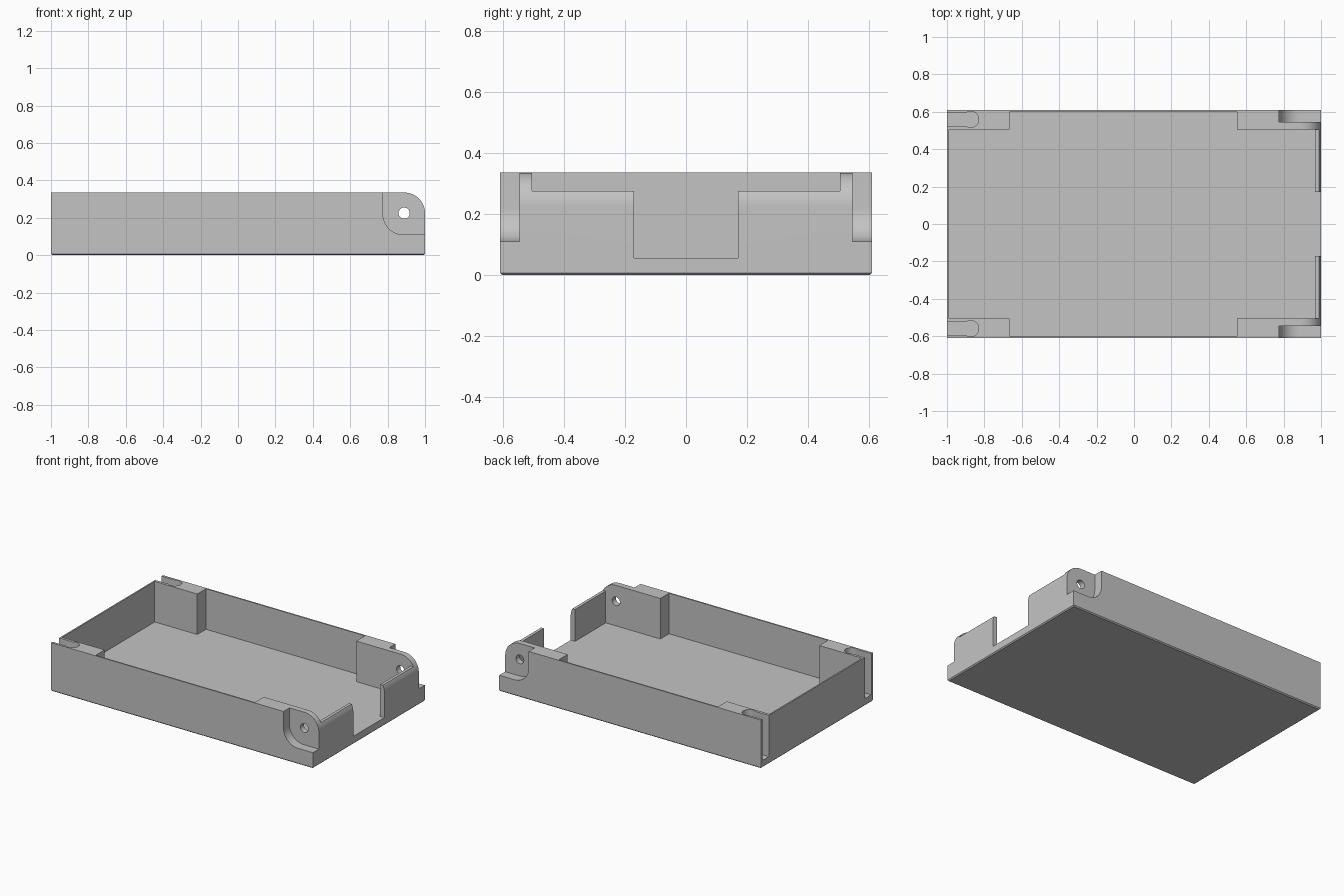
import bpy, bmesh
from math import cos, sin, radians
from mathutils import Vector

if "Cube" in bpy.data.objects:
    bpy.data.objects.remove(bpy.data.objects["Cube"], do_unlink=True)

grey = bpy.data.materials.new("plain grey")
grey.use_nodes = True
grey.diffuse_color = (0.55, 0.55, 0.55, 1)
grey.node_tree.nodes["Principled BSDF"].inputs["Base Color"].default_value = grey.diffuse_color

LENGTH, WIDTH, HEIGHT = 1.0, 0.61, 0.335    # half length, half width, full height
FLOOR, BLOCK, EAR, ROUND = 0.055, 0.505, 0.545, 0.11
ABOVE = 0.5                                 # cutters run past the rim
PIVOT = (0.888, 0.225)                      # hinge hole centre in x, z


def arc(cx, cy, r, start, end, steps=16):
    angles = [radians(start + (end - start) * i / steps) for i in range(steps + 1)]
    return [(cx + r * cos(a), cy + r * sin(a)) for a in angles]


def prism(name, points, low, high, axis):
    """Extrude a 2D outline along z (outline in x, y) or y (outline in x, z)."""
    bm = bmesh.new()
    place = (lambda p: (p[0], p[1], low)) if axis == "z" else (lambda p: (p[0], low, p[1]))
    face = bm.faces.new([bm.verts.new(place(p)) for p in points])
    top = bmesh.ops.extrude_face_region(bm, geom=[face])["geom"]
    shift = Vector((0, 0, high - low) if axis == "z" else (0, high - low, 0))
    bmesh.ops.translate(bm, vec=shift, verts=[v for v in top if isinstance(v, bmesh.types.BMVert)])
    bmesh.ops.recalc_face_normals(bm, faces=bm.faces)
    mesh = bpy.data.meshes.new(name)
    bm.to_mesh(mesh)
    bm.free()
    mesh.materials.append(grey)
    obj = bpy.data.objects.new(name, mesh)
    bpy.context.collection.objects.link(obj)
    return obj


def mirrored(half):
    """Close a half outline (y > 0) with its reflection across y = 0."""
    return half + [(x, -y) for x, y in reversed(half)]


# Solid body with rounded hinge end
body = [(-LENGTH, HEIGHT), (-LENGTH, 0), (LENGTH, 0)]
body += arc(LENGTH - ROUND, HEIGHT - ROUND, ROUND, 0, 90)
tray = prism("tray", body, -WIDTH, WIDTH, "y")

# Fine chamfer around the underside
bm = bmesh.new()
bm.from_mesh(tray.data)
rim = [e for e in bm.edges if all(v.co.z < 0.001 for v in e.verts)]
bmesh.ops.bevel(bm, geom=rim, offset=0.007, segments=1, affect="EDGES")
bm.to_mesh(tray.data)
bm.free()

# Main cavity between the corner blocks, open through the end notch
cavity = mirrored([(-0.99, BLOCK), (-0.665, BLOCK), (-0.665, 0.6), (0.55, 0.6),
                   (0.55, BLOCK), (0.967, BLOCK), (0.967, 0.17), (1.1, 0.17)])
cutters = [prism("cavity_cutter", cavity, FLOOR, ABOVE, "z")]

# Lowered top of the end wall
cutters.append(prism("end_wall_cutter", mirrored([(0.95, BLOCK), (1.1, BLOCK)]), 0.275, ABOVE, "z"))

# Hinge pin hole through both ears
cutters.append(prism("hinge_hole_cutter", arc(*PIVOT, 0.03, 0, 348.75, 31), -0.7, 0.7, "y"))

# Hinge pockets outside the ears and keyhole slots at the other end
pocket = [(1.1, ABOVE), (0.775, ABOVE)] + arc(0.885, 0.22, ROUND, 180, 270) + [(1.1, 0.11)]
for side in (-1, 1):
    low, high = sorted((side * EAR, side * 0.7))
    cutters.append(prism("hinge_pocket_cutter", pocket, low, high, "y"))
    centre = side * 0.559
    slot = [(-1.1, centre - 0.035)] + arc(-0.873, centre, 0.043, -125, 125, 24) + [(-1.1, centre + 0.035)]
    cutters.append(prism("keyhole_slot_cutter", slot, 0.05, ABOVE, "z"))

# Carve the body, then drop the cutters
for cutter in cutters:
    cutter.hide_render = True
    mod = tray.modifiers.new(cutter.name, "BOOLEAN")
    mod.operation, mod.solver, mod.object = "DIFFERENCE", "EXACT", cutter
bpy.context.view_layer.update()
carved = bpy.data.meshes.new_from_object(tray.evaluated_get(bpy.context.evaluated_depsgraph_get()))
tray.modifiers.clear()
tray.data = carved
for cutter in cutters:
    bpy.data.objects.remove(cutter, do_unlink=True)

# Smooth curves, crisp edges
bpy.ops.object.select_all(action="DESELECT")
tray.select_set(True)
bpy.context.view_layer.objects.active = tray
bpy.ops.object.shade_smooth_by_angle(angle=radians(30))
